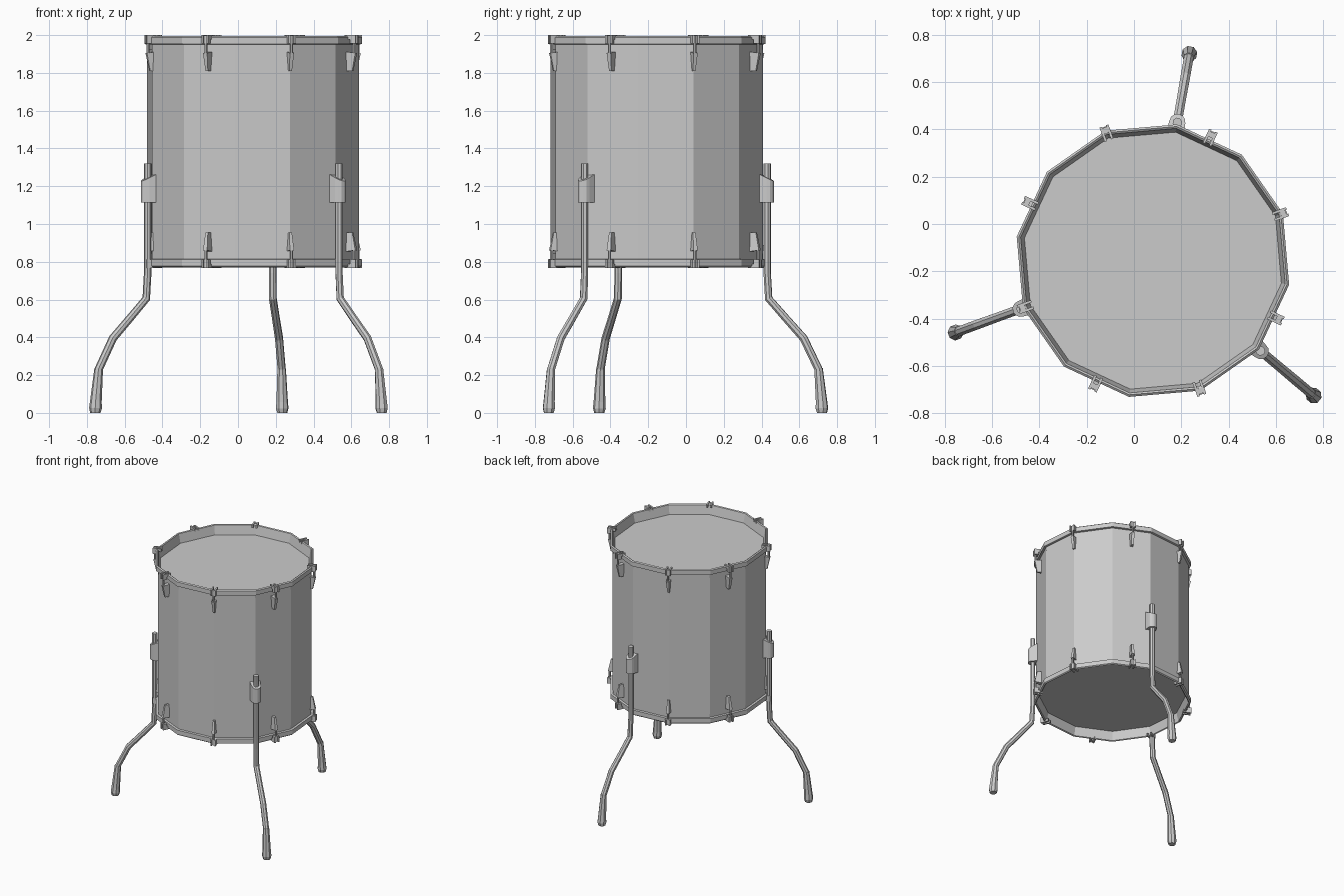
import bpy, bmesh
from math import sin, cos, pi, radians
from mathutils import Vector

if "Cube" in bpy.data.objects:
    bpy.data.objects.remove(bpy.data.objects["Cube"])

CENTRE = (0.08, -0.155, 0)   # drum axis
MIDDLE = 1.383               # mid height of the drum body
SIDES = 12

grey = bpy.data.materials.new("plain grey")
grey.use_nodes = True
GREY = (0.6, 0.6, 0.6, 1)
grey.diffuse_color = GREY
grey.node_tree.nodes["Principled BSDF"].inputs["Base Color"].default_value = GREY


def finish(name, bm, angle):
    """Turn a bmesh into an object on the drum axis, local x pointing outward."""
    bmesh.ops.recalc_face_normals(bm, faces=bm.faces[:])
    mesh = bpy.data.meshes.new(name)
    bm.to_mesh(mesh)
    bm.free()
    mesh.materials.append(grey)
    obj = bpy.data.objects.new(name, mesh)
    obj.location = CENTRE
    obj.rotation_euler.z = radians(angle)
    bpy.context.collection.objects.link(obj)
    return obj


def bridge(bm, a, b):
    n = len(a)
    for i in range(n):
        bm.faces.new((a[i], a[(i + 1) % n], b[(i + 1) % n], b[i]))


def lathe(name, profile, closed):
    """Revolve (radius, z) points; a closed profile makes a ring, otherwise a tube."""
    bm = bmesh.new()
    rings = [[bm.verts.new((r * cos(2 * pi * i / SIDES), r * sin(2 * pi * i / SIDES), z))
              for i in range(SIDES)] for r, z in profile]
    for a, b in zip(rings, rings[1:]):
        bridge(bm, a, b)
    if closed:
        bridge(bm, rings[-1], rings[0])
    return finish(name, bm, 20)


def sweep(name, path, angle, sides=8):
    """Round rod through (outward, z, radius) points."""
    bm = bmesh.new()
    pts = [Vector((r, 0, z)) for r, z, _ in path]
    rings = []
    for k, p in enumerate(pts):
        along = (pts[min(k + 1, len(pts) - 1)] - pts[max(k - 1, 0)]).normalized()
        if k == len(pts) - 1:
            along = Vector((0, 0, -1))
        side = Vector((0, 1, 0))
        out = side.cross(along)
        turns = [2 * pi * (i + 0.5) / sides for i in range(sides)]
        rings.append([bm.verts.new(p + path[k][2] * (cos(t) * out + sin(t) * side))
                      for t in turns])
    for a, b in zip(rings, rings[1:]):
        bridge(bm, a, b)
    bm.faces.new(rings[0])
    bm.faces.new(rings[-1])
    return finish(name, bm, angle)


def solids(name, groups, angle):
    """One object from several convex solids, each given by its corner points."""
    bm = bmesh.new()
    for points in groups:
        verts = [bm.verts.new(p) for p in points]
        res = bmesh.ops.convex_hull(bm, input=verts)
        loose = [v for v in res["geom_interior"] if isinstance(v, bmesh.types.BMVert)]
        bmesh.ops.delete(bm, geom=loose, context="VERTS")
    bmesh.ops.dissolve_limit(bm, angle_limit=0.02, verts=bm.verts[:], edges=bm.edges[:])
    return finish(name, bm, angle)


def box(r0, r1, y0, y1, z0, z1):
    return [(r, y, z) for r in (r0, r1) for y in (y0, y1) for z in (z0, z1)]


def rod(r, radius, z0, z1, sides=6):
    return [(r + radius * cos(2 * pi * i / sides), radius * sin(2 * pi * i / sides), z)
            for i in range(sides) for z in (z0, z1)]


# Drum shell
lathe("shell", [(0.57, MIDDLE - 0.54), (0.57, MIDDLE + 0.54)], False)

# Heads, hoops, lugs and claws, the same at both ends
for end, s in (("top", 1), ("bottom", -1)):
    def z_at(h):
        return MIDDLE + s * h

    head = bmesh.new()
    bmesh.ops.create_circle(head, cap_ends=True, segments=SIDES, radius=0.56)
    bmesh.ops.translate(head, verts=head.verts[:], vec=(0, 0, z_at(0.537)))
    if s < 0:
        bmesh.ops.reverse_faces(head, faces=head.faces[:])
    head_mesh = finish(end + "_head", head, 20).data
    if head_mesh.polygons[0].normal.z * s < 0:
        head_mesh.flip_normals()

    hoop = [(0.55, 0.53), (0.568, 0.607), (0.576, 0.612), (0.585, 0.605),
            (0.585, 0.57), (0.569, 0.567), (0.569, 0.53)]
    lathe(end + "_hoop", [(r, z_at(h)) for r, h in hoop], True)

    for k in range(8):
        angle = 20 + 45 * k
        # Wedge lug, wide next to the hoop and narrow toward the middle
        wide, tip = z_at(0.53), z_at(0.428)
        lug = [(0.54, y, wide) for y in (-0.018, 0.018)]
        lug += [(0.602, y, z_at(0.522)) for y in (-0.012, 0.012)]
        lug += [(0.582, y, tip) for y in (-0.007, 0.007)]
        lug += [(0.54, y, tip) for y in (-0.011, 0.011)]
        solids(f"{end}_lug_{k}", [lug], angle)
        # Two-pronged claw over the hoop, with its tension rod
        lo, hi = z_at(0.572), z_at(0.617)
        claw = [box(0.542, 0.606, y, y + 0.011, z_at(0.594), hi) for y in (-0.02, 0.009)]
        claw += [box(0.586, 0.606, y, y + 0.011, lo, hi) for y in (-0.02, 0.009)]
        claw.append(box(0.575, 0.598, -0.02, 0.02, lo, z_at(0.612)))
        claw.append(rod(0.592, 0.008, z_at(0.51), z_at(0.615)))
        solids(f"{end}_claw_{k}", claw, angle)

# Three bent legs, each with a foot and a clamp
LEG = [(0.594, 1.32, 0.02), (0.594, 0.74, 0.02), (0.602, 0.605, 0.021),
       (0.695, 0.5, 0.021), (0.79, 0.395, 0.022), (0.868, 0.235, 0.022), (0.885, 0.1, 0.02)]
FOOT = [(0.87, 0.235, 0.023), (0.886, 0.06, 0.031), (0.888, 0.025, 0.034), (0.889, 0, 0.027)]
for k, angle in enumerate((80, 200, 320)):
    sweep(f"leg_{k}", LEG, angle)
    sweep(f"foot_{k}", FOOT, angle)
    outline = [(0.545, -0.04), (0.545, 0.04)]
    outline += [(0.596 + 0.034 * cos(t * pi / 6), 0.034 * sin(t * pi / 6))
                for t in range(-3, 4)]
    clamp = [(r, y, 1.115) for r, y in outline]
    clamp += [(r, y, 1.27 - 0.5 * (r - 0.545)) for r, y in outline]
    solids(f"leg_clamp_{k}", [clamp], angle)
